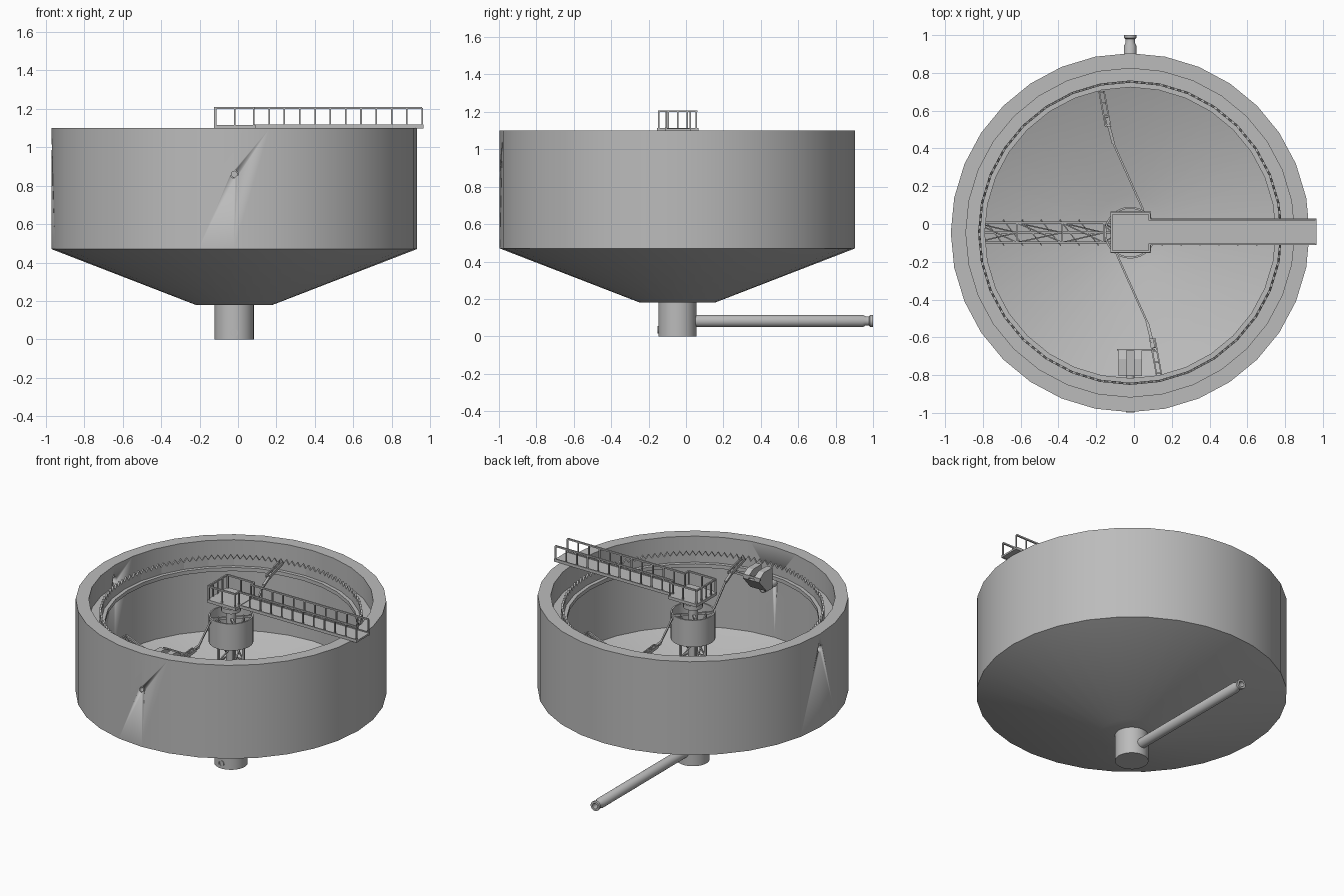
import bpy, bmesh, math
from mathutils import Vector, Matrix

if "Cube" in bpy.data.objects:
    bpy.data.objects.remove(bpy.data.objects["Cube"])

CENTRE = Vector((-0.02, -0.046, 0))

grey = bpy.data.materials.new("plain_grey")
grey.use_nodes = True
grey.diffuse_color = (0.5, 0.5, 0.5, 1)
grey.node_tree.nodes["Principled BSDF"].inputs["Base Color"].default_value = (0.5, 0.5, 0.5, 1)


def finish(name, bm, smooth=False):
    bmesh.ops.recalc_face_normals(bm, faces=bm.faces)
    mesh = bpy.data.meshes.new(name)
    bm.to_mesh(mesh)
    bm.free()
    mesh.materials.append(grey)
    if smooth:
        mesh.shade_smooth()
        mesh.set_sharp_from_angle(angle=math.radians(30))
    ob = bpy.data.objects.new(name, mesh)
    ob.location = CENTRE
    bpy.context.collection.objects.link(ob)
    return ob


def lathe(name, profile, sides=32, closed=False):
    """Revolve (radius, height) points about z."""
    bm = bmesh.new()
    pts = profile + profile[:1] if closed else profile
    verts = [bm.verts.new((r, 0, z)) for r, z in pts]
    edges = [bm.edges.new(pair) for pair in zip(verts, verts[1:])]
    bmesh.ops.spin(bm, geom=verts + edges, cent=(0, 0, 0), axis=(0, 0, 1),
                   angle=math.tau, steps=sides, use_duplicate=False)
    bmesh.ops.remove_doubles(bm, verts=bm.verts, dist=0.0001)
    return finish(name, bm, True)


def add_box(bm, size, matrix):
    bmesh.ops.create_cube(bm, size=1, matrix=matrix @ Matrix.Diagonal((*size, 1)))


def beam(bm, a, b, w=0.01, h=None):
    """Square bar between two points."""
    a, b = Vector(a), Vector(b)
    d = b - a
    turn = d.to_track_quat('Z', 'Y').to_matrix().to_4x4()
    add_box(bm, (w, h or w, d.length), Matrix.Translation((a + b) / 2) @ turn)


def block(bm, x, y, z):
    lo, hi = Vector((x[0], y[0], z[0])), Vector((x[1], y[1], z[1]))
    add_box(bm, hi - lo, Matrix.Translation((lo + hi) / 2))


def lay_on_y(ob, x, z):
    ob.rotation_euler.x = -math.pi / 2
    ob.location = CENTRE + Vector((x, 0, z))


# Tank with conical floor
tank = lathe("tank", [(0, 0.18), (0.2, 0.18), (0.95, 0.47), (0.95, 1.1), (0.87, 1.1),
                      (0.87, 0.49), (0.2, 0.23), (0, 0.23)])

# Holes through the wall: overflow outlet and scum pipe
for name, axis, z in (("outlet_cutter", 'X', 1.0), ("scum_pipe_cutter", 'Y', 0.86)):
    cutter = lathe(name, [(0, -0.1), (0.022, -0.1), (0.022, 0.1), (0, 0.1)], 16)
    if axis == 'X':
        cutter.rotation_euler.y = math.pi / 2
        cutter.location = CENTRE + Vector((-0.91, 0, z))
    else:
        cutter.rotation_euler.x = math.pi / 2
        cutter.location = CENTRE + Vector((0, -0.91, z))
    cutter.hide_render = True
    cutter.hide_set(True)
    mod = tank.modifiers.new(name, 'BOOLEAN')
    mod.operation = 'DIFFERENCE'
    mod.object = cutter

# Sump and discharge pipe
lathe("sump", [(0, 0), (0.102, 0), (0.102, 0.19), (0, 0.19)])
lay_on_y(lathe("discharge_pipe", [
    (0, 0.08), (0.033, 0.08), (0.033, 0.99), (0.025, 1.005), (0.025, 1.025), (0.032, 1.03),
    (0.032, 1.046), (0.018, 1.046), (0.018, 0.95), (0, 0.95)], 20), 0, 0.082)
lay_on_y(lathe("sump_port", [(0.02, -0.106), (0.014, -0.106), (0.014, -0.09), (0.02, -0.09)],
               16, True), 0, 0.035)

# Overflow channel and notched weir
lathe("overflow_channel", [(0.88, 0.935), (0.77, 0.935), (0.77, 0.96), (0.88, 0.96)], 32, True)
bm = bmesh.new()
rows = []
for i in range(32):
    p, q = (Vector((math.cos(t), math.sin(t), 0)) * 0.8
            for t in (math.tau * i / 32, math.tau * (i + 1) / 32))
    for k in range(8):
        c = p.lerp(q, k / 8)
        top = 1.035 if k % 2 else 1.005
        rows.append([bm.verts.new((c.x, c.y, z)) for z in (0.95, top)])
for (a, b), (c, d) in zip(rows, rows[1:] + rows[:1]):
    bm.faces.new((a, c, d, b))
weir = finish("notched_weir", bm)
mod = weir.modifiers.new("thickness", 'SOLIDIFY')
mod.thickness = 0.012
mod.offset = 0

# Feed well, column and drive
lathe("feed_well", [(0.137, 0.82), (0.137, 1.0), (0.127, 1.0), (0.127, 0.82)], 32, True)
lathe("centre_column", [(0, 0.2), (0.03, 0.2), (0.03, 1.03), (0.06, 1.03), (0.06, 1.06),
                        (0.035, 1.06), (0.035, 1.1), (0, 1.1)], 20)
bm = bmesh.new()
for sx, sy in ((1, 1), (-1, 1), (-1, -1), (1, -1)):
    x, y = 0.055 * sx, 0.055 * sy
    beam(bm, (x, y, 0.25), (x, y, 0.99), 0.012)
    for k in range(5):
        z = 0.27 + 0.14 * k
        beam(bm, (x, y, z), (-y, x, z), 0.008)
        beam(bm, (x, y, z), (-y, x, z + 0.14), 0.008)
    beam(bm, (0, 0, 0.98), (0.093 * sx, 0.093 * sy, 0.98), 0.014)
finish("rotating_cage", bm)


# Rake arms: triangular trusses above the floor, with scraper blades
def floor_z(r):
    return 0.49 - 0.387 * (0.87 - r)


stations = [0.06, 0.14, 0.36, 0.6, 0.82]
for side, label in ((1, "left"), (-1, "right")):
    bm = bmesh.new()

    def node(r, y, lift):
        return (side * r, y, floor_z(r) + lift)
    for r, s in zip(stations, stations[1:]):
        for y in (-0.052, 0.052):
            beam(bm, node(r, y, 0.15), node(s, y, 0.15), 0.012)
            beam(bm, node(r, 0, 0.05), node(s, y, 0.15), 0.007)
        beam(bm, node(r, 0, 0.05), node(s, 0, 0.05), 0.012)
        beam(bm, node(r, -0.052, 0.15), node(s, 0.052, 0.15), 0.007)
    for r in stations:
        beam(bm, node(r, -0.052, 0.15), node(r, 0.052, 0.15), 0.01)
        for y in (-0.052, 0.052):
            beam(bm, node(r, 0, 0.05), node(r, y, 0.15), 0.008)
    for k in range(6):
        r = 0.22 + 0.1 * k
        beam(bm, node(r - 0.05, -0.065, 0.035), node(r + 0.05, 0.065, 0.035), 0.006, 0.03)
    finish(label + "_rake_arm", bm)

# Surface skimmers, one turned half way round from the other
for s, label in ((1, "back"), (-1, "front")):
    bm = bmesh.new()

    def at(x, y, z):
        return (s * x, s * y, z)
    beam(bm, at(0.07, 0.118, 0.98), at(-0.09, 0.475, 0.99), 0.01)
    beam(bm, at(-0.09, 0.475, 0.99), at(-0.125, 0.61, 1.01), 0.016)
    for dx in (0, 0.026):
        beam(bm, at(-0.13 + dx, 0.56, 1.01), at(-0.165 + dx, 0.75, 1.025), 0.008, 0.02)
    for k in range(4):
        x, y = -0.13 - 0.011 * k, 0.565 + 0.06 * k
        beam(bm, at(x, y, 1.015), at(x + 0.026, y, 1.015), 0.008)
    finish(label + "_skimmer", bm)

# Scum box with ramped sides and its outlet pipe
bm = bmesh.new()
outline = [(-0.76, 0.88), (-0.7, 0.88), (-0.62, 0.97), (-0.62, 0.99), (-0.67, 1.02), (-0.76, 1.02)]
for x0, x1, drop in ((-0.062, -0.02, 0), (-0.02, 0.02, 0.05), (0.02, 0.062, 0)):
    face = bm.faces.new([bm.verts.new((x0, y, min(z, 1.02 - drop))) for y, z in outline])
    ext = bmesh.ops.extrude_face_region(bm, geom=[face])["geom"]
    bmesh.ops.translate(bm, vec=(x1 - x0, 0, 0),
                        verts=[v for v in ext if isinstance(v, bmesh.types.BMVert)])
block(bm, (-0.07, 0.13), (-0.624, -0.616), (0.985, 1.0))
finish("scum_box", bm)
lay_on_y(lathe("scum_pipe", [(0.022, -0.952), (0.015, -0.952), (0.015, -0.74), (0.022, -0.74)],
               16, True), 0, 0.86)

# Access bridge and drive platform
bm = bmesh.new()
block(bm, (0.1, 0.985), (-0.062, 0.07), (1.1, 1.112))
for y in (-0.062, 0.07):
    beam(bm, (0.1, y, 1.108), (0.985, y, 1.108), 0.008, 0.02)
finish("bridge_deck", bm)
bm = bmesh.new()
block(bm, (-0.105, 0.11), (-0.108, 0.112), (1.095, 1.115))
finish("drive_platform", bm)


# Handrails
def rail(bm, a, b, gaps):
    a, b = Vector(a), Vector(b)
    up = Vector((0, 0, 0.095))
    beam(bm, a + up, b + up, 0.01)
    for k in range(gaps + 1):
        p = a.lerp(b, k / gaps)
        beam(bm, p, p + up, 0.008)


bm = bmesh.new()
lo, hi, z = -0.1, 0.102, 1.108
for y in (-0.06, 0.068):
    rail(bm, (hi, y, z), (0.978, y, z), 11)
for y in (lo, hi):
    rail(bm, (lo + 0.005, y, z), (hi, y, z), 2)
rail(bm, (lo, lo, z), (lo, hi, z), 4)
rail(bm, (hi, lo, z), (hi, -0.06, z), 1)
rail(bm, (hi, 0.068, z), (hi, hi, z), 1)
finish("handrails", bm)
